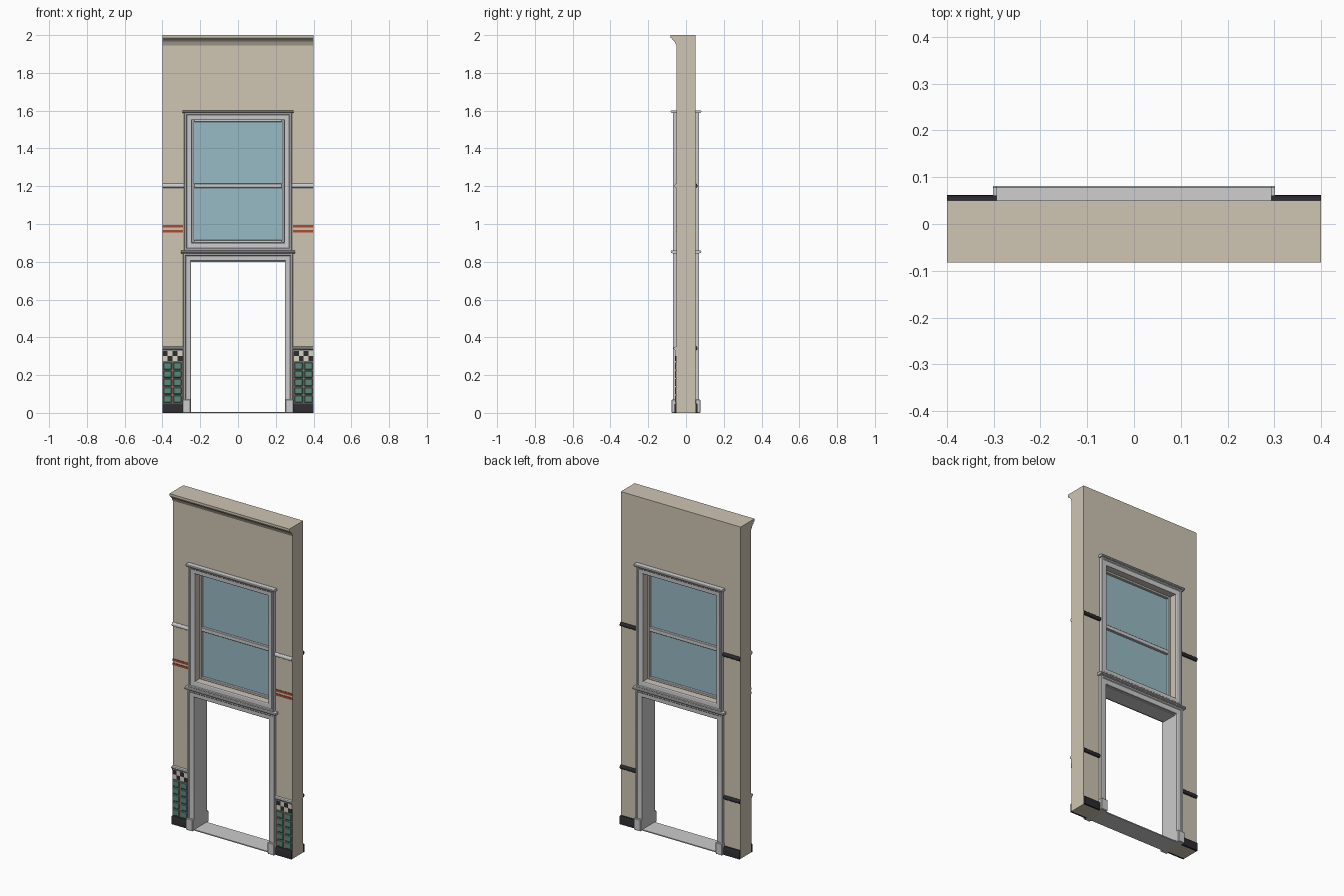
import bpy, bmesh
from mathutils import Vector
from math import radians

if "Cube" in bpy.data.objects:
    bpy.data.objects.remove(bpy.data.objects["Cube"])


def material(name, rgb):
    m = bpy.data.materials.new(name)
    m.diffuse_color = (*rgb, 1)
    m.use_nodes = True
    m.node_tree.nodes["Principled BSDF"].inputs["Base Color"].default_value = m.diffuse_color
    return m


PLASTER = material("plaster", (0.62, 0.56, 0.45))
GLASS = material("glass", (0.31, 0.49, 0.55))
GREEN = material("green_glaze", (0.10, 0.25, 0.20))
RED = material("red_glaze", (0.40, 0.07, 0.03))
BLACK = material("black_glaze", (0.025, 0.025, 0.03))
CREAM = material("cream_glaze", (0.68, 0.64, 0.54))
GROUT = material("grout", (0.22, 0.15, 0.12))


def finish(name, bm, mat=None):
    bmesh.ops.recalc_face_normals(bm, faces=bm.faces)
    me = bpy.data.meshes.new(name)
    bm.to_mesh(me)
    bm.free()
    ob = bpy.data.objects.new(name, me)
    bpy.context.collection.objects.link(ob)
    if mat:
        me.materials.append(mat)
    return ob


def boxes(name, spans, mat=None, bevel=0):
    """One object from boxes given as (x0, x1, y0, y1, z0, z1)."""
    bm = bmesh.new()
    for s in spans:
        lo, hi = Vector(s[0::2]), Vector(s[1::2])
        vs = bmesh.ops.create_cube(bm, size=1)["verts"]
        for v in vs:
            v.co = (lo + hi) / 2 + v.co * (hi - lo)
    if bevel:
        bmesh.ops.bevel(bm, geom=bm.edges[:], offset=bevel, segments=1, affect='EDGES')
    return finish(name, bm, mat)


def moulding(name, profile, x0, x1, side=-1, z=0, mat=None):
    """Profile of (projection from wall face, z) run along x."""
    bm = bmesh.new()
    loops = [[bm.verts.new((x, side * (0.05 + p), z + h)) for p, h in profile] for x in (x0, x1)]
    n = len(profile)
    for i in range(n):
        j = (i + 1) % n
        bm.faces.new((loops[0][i], loops[0][j], loops[1][j], loops[1][i]))
    for lp in loops:
        bm.faces.new(lp)
    return finish(name, bm, mat)


def architrave(name, corners, profile, side, closed):
    """Mitred surround; corners are (x, z, outward x, outward z)."""
    bm = bmesh.new()
    rings = [[bm.verts.new((x + w * dx, side * (0.05 + p), z + w * dz)) for w, p in profile]
             for x, z, dx, dz in corners]
    n, m = len(profile), len(rings)
    for k in range(m if closed else m - 1):
        a, b = rings[k], rings[(k + 1) % m]
        for i in range(n):
            j = (i + 1) % n
            bm.faces.new((a[i], a[j], b[j], b[i]))
    if not closed:
        bm.faces.new(rings[0])
        bm.faces.new(rings[-1])
    return finish(name, bm)


# Wall with door and window openings
xs = [-0.4, -0.26, -0.245, 0.245, 0.26, 0.4]
zs = [0, 0.81, 0.9, 1.553, 2]
bm = bmesh.new()
grid = [[bm.verts.new((x, -0.05, z)) for z in zs] for x in xs]
for i in range(5):
    for k in range(4):
        if (k == 0 and 0 < i < 4) or (k == 2 and i == 2):
            continue
        bm.faces.new((grid[i][k], grid[i + 1][k], grid[i + 1][k + 1], grid[i][k + 1]))
ext = bmesh.ops.extrude_face_region(bm, geom=bm.faces[:], use_keep_orig=True)["geom"]
for v in ext:
    if isinstance(v, bmesh.types.BMVert):
        v.co.y = 0.05
for v in [v for v in bm.verts if not v.link_faces]:
    bm.verts.remove(v)
finish("wall", bm, PLASTER)

# Top cornice
moulding("cornice", [(0, 1.945), (0.004, 1.952), (0.008, 1.962), (0.015, 1.971), (0.024, 1.977),
                     (0.024, 1.983), (0.032, 1.985), (0.032, 2.0), (0, 2.0)], -0.4, 0.4, mat=PLASTER)

# Door lining and threshold
boxes("door_lining", [(-0.26, -0.25, -0.05, 0.05, 0, 0.81), (0.25, 0.26, -0.05, 0.05, 0, 0.81),
                      (-0.25, 0.25, -0.05, 0.05, 0.80, 0.81)])
boxes("threshold", [(-0.25, 0.25, -0.06, 0.06, 0, 0.006)])

# Surrounds, caps and plinth blocks on both faces
trim = [(0, 0), (0, 0.011), (0.004, 0.014), (0.026, 0.016), (0.030, 0.020), (0.038, 0.020),
        (0.040, 0.018), (0.040, 0)]
cap = [(0, 0), (0.022, 0), (0.028, 0.002), (0.031, 0.006), (0.031, 0.010), (0.028, 0.014), (0, 0.015)]
for side, face in ((-1, "front"), (1, "back")):
    architrave(face + "_door_surround", [(-0.25, 0, -1, 0), (-0.25, 0.805, -1, 1), (0.25, 0.805, 1, 1),
                                         (0.25, 0, 1, 0)], trim, side, False)
    architrave(face + "_window_surround", [(-0.245, 0.9, -1, -1), (-0.245, 1.55, -1, 1), (0.245, 1.55, 1, 1),
                                           (0.245, 0.9, 1, -1)], trim, side, True)
    moulding(face + "_door_cap", cap, -0.302, 0.302, side, 0.845)
    moulding(face + "_window_cap", cap, -0.294, 0.294, side, 1.587)
    y0, y1 = sorted((side * 0.05, side * 0.077))
    boxes(face + "_plinth_blocks", [(-0.295, -0.25, y0, y1, 0, 0.07), (0.25, 0.295, y0, y1, 0, 0.07)],
          bevel=0.003)

# Window sash and glass
boxes("window_sash", [(-0.245, -0.232, -0.018, 0.018, 0.9, 1.553), (0.232, 0.245, -0.018, 0.018, 0.9, 1.553),
                      (-0.232, 0.232, -0.018, 0.018, 0.9, 0.914), (-0.232, 0.232, -0.018, 0.018, 1.54, 1.553),
                      (-0.232, 0.232, -0.018, 0.018, 1.19, 1.214)], bevel=0.002)
boxes("window_glass", [(-0.234, 0.234, -0.003, 0.003, 0.91, 1.545)], GLASS)

# Rails, stripes and wall tiles at each side of the openings
rail = [(0, 0), (0.006, 0.002), (0.010, 0.007), (0.011, 0.013), (0.009, 0.019), (0.004, 0.024), (0, 0.025)]
dado = [(0, 0), (0.006, 0), (0.008, 0.008), (0.015, 0.013), (0.016, 0.019), (0.012, 0.024), (0, 0.026)]
base = [(0, 0), (0.012, 0), (0.012, 0.043), (0.008, 0.05), (0, 0.05)]
for s, tag in ((-1, "left"), (1, "right")):
    a, b = sorted((s * 0.285, s * 0.4))
    moulding(tag + "_front_string_course", rail, a, b, -1, 1.19)
    moulding(tag + "_back_picture_rail", rail, a, b, 1, 1.19, BLACK)
    a, b = sorted((s * 0.29, s * 0.4))
    moulding(tag + "_front_dado_cap", dado, a, b, -1, 0.325)
    moulding(tag + "_back_chair_rail", rail, a, b, 1, 0.33, BLACK)
    moulding(tag + "_front_skirting", base, a, b, -1, 0, BLACK)
    moulding(tag + "_back_skirting", base, a, b, 1, 0, BLACK)
    boxes(tag + "_red_stripes", [(a, b, -0.053, -0.05, z, z + 0.013) for z in (0.956, 0.981)], RED)
    boxes(tag + "_grout_panel", [(a, b, -0.053, -0.05, 0.05, 0.325)], GROUT)
    a = s * 0.347 - 0.051
    boxes(tag + "_green_tiles", [(a + c * 0.052 + 0.003, a + c * 0.052 + 0.047, -0.059, -0.05,
                                  0.054 + r * 0.0436, 0.093 + r * 0.0436)
                                 for c in range(2) for r in range(5)], GREEN, 0.004)
    for parity, mat, label in ((0, CREAM, "cream"), (1, BLACK, "black")):
        boxes(tag + "_" + label + "_checkers", [(a + c * 0.026, a + c * 0.026 + 0.026, -0.057, -0.05,
                                                 0.275 + r * 0.026, 0.301 + r * 0.026)
                                                for c in range(4) for r in range(2) if (c + r) % 2 == parity], mat)

# Keep hard edges, soften the mouldings
for ob in bpy.context.collection.objects:
    ob.select_set(True)
    bpy.context.view_layer.objects.active = ob
bpy.ops.object.shade_smooth_by_angle(angle=radians(30))
